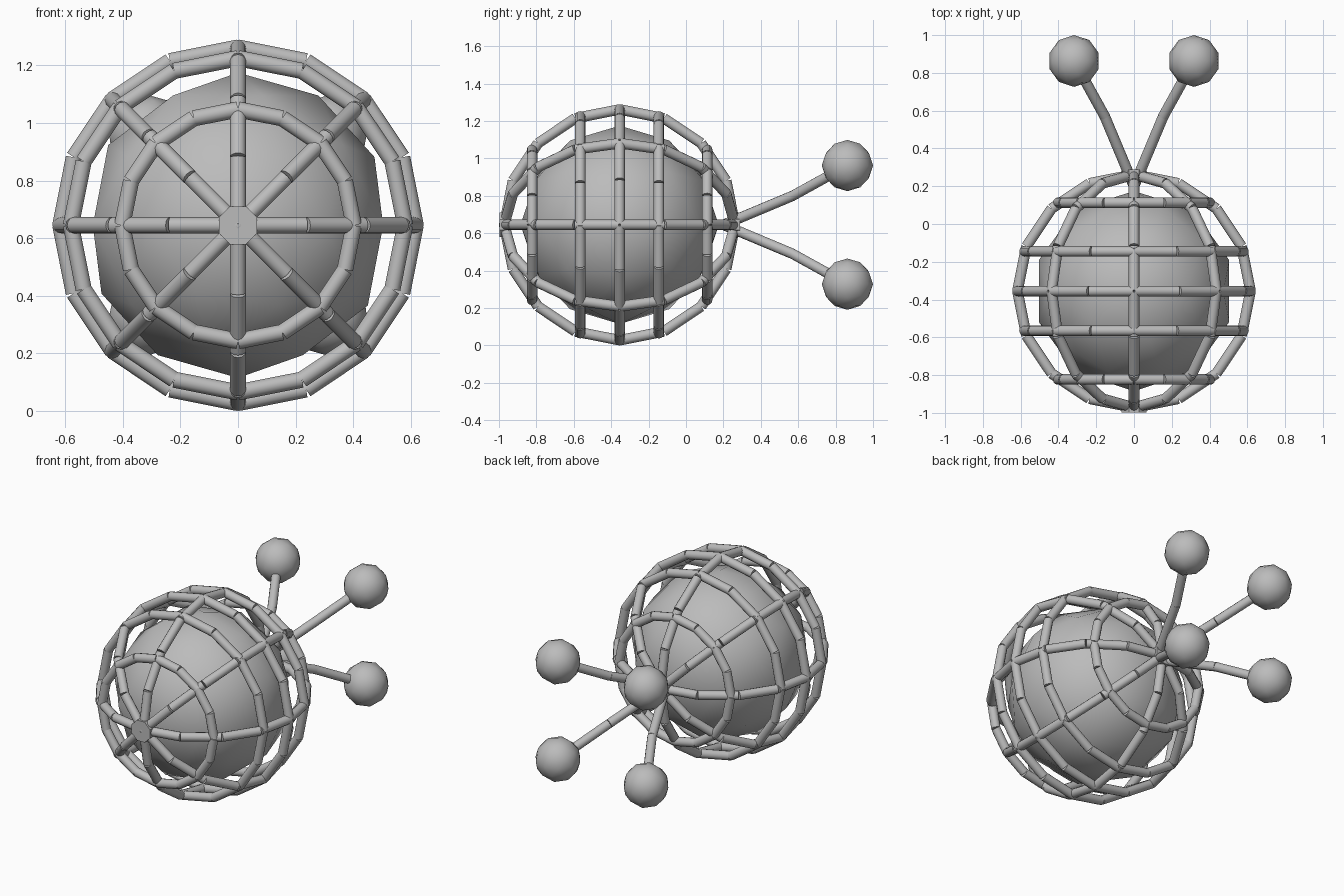
import bpy
import bmesh
from math import cos, sin, pi, sqrt, radians
from mathutils import Vector, Matrix

if "Cube" in bpy.data.objects:
    bpy.data.objects.remove(bpy.data.objects["Cube"])

CENTRE = Vector((0, -0.355, 0.645))
CAGE_R = 0.617
TUBE_R = 0.028
SIDES = 16

grey = bpy.data.materials.new("plain grey")
grey.use_nodes = True
grey.diffuse_color = (0.5, 0.5, 0.5, 1)
grey.node_tree.nodes["Principled BSDF"].inputs["Base Color"].default_value = (0.5, 0.5, 0.5, 1)


def finish(name, bm, angle):
    mesh = bpy.data.meshes.new(name)
    bm.to_mesh(mesh)
    bm.free()
    mesh.materials.append(grey)
    obj = bpy.data.objects.new(name, mesh)
    bpy.context.collection.objects.link(obj)
    bpy.ops.object.select_all(action='DESELECT')
    obj.select_set(True)
    bpy.context.view_layer.objects.active = obj
    bpy.ops.object.shade_smooth_by_angle(angle=radians(angle))
    return obj


def add_bar(bm, a, b, radius=TUBE_R, sides=12):
    axis = b - a
    turn = axis.to_track_quat('Z', 'Y').to_matrix().to_4x4()
    bmesh.ops.create_cone(bm, cap_ends=True, segments=sides, radius1=radius, radius2=radius,
                          depth=axis.length, matrix=Matrix.Translation((a + b) / 2) @ turn)


def bar_path(name, points):
    bm = bmesh.new()
    for a, b in zip(points, points[1:]):
        add_bar(bm, a, b)
    return finish(name, bm, 40)


def ball(name, centre, radius):
    bm = bmesh.new()
    bmesh.ops.create_icosphere(bm, subdivisions=2, radius=radius, matrix=Matrix.Translation(centre))
    return finish(name, bm, 60)


# Inner body
ball("core_ball", CENTRE, 0.53)

# Cage hoops around the long axis
steps = [2 * pi * i / SIDES for i in range(SIDES + 1)]
for i, offset in enumerate((-0.468, -0.21, 0, 0.21, 0.468)):
    r = sqrt(CAGE_R ** 2 - offset ** 2)
    bar_path(f"cage_hoop_{i + 1}",
             [CENTRE + Vector((r * cos(t), offset, r * sin(t))) for t in steps])

# Cage rings running from pole to pole
for i in range(4):
    side = Vector((cos(i * pi / 4), 0, sin(i * pi / 4)))
    bar_path(f"cage_meridian_{i + 1}",
             [CENTRE + CAGE_R * (side * cos(t) + Vector((0, sin(t), 0))) for t in steps])

# Eight-sided hubs where the rings cross
for name, sign in (("front_hub", -1), ("back_hub", 1)):
    bm = bmesh.new()
    add_bar(bm, Vector((0, sign * 0.59, 0)), Vector((0, sign * 0.643, 0)), 0.0714, 8)
    bmesh.ops.rotate(bm, verts=bm.verts, matrix=Matrix.Rotation(pi / 8, 3, 'Y'))
    bmesh.ops.translate(bm, verts=bm.verts, vec=CENTRE)
    finish(name, bm, 30)

# Four bent rods with balls at the back
for sx, side in ((1, "left"), (-1, "right")):
    for sz, level in ((1, "upper"), (-1, "lower")):
        path = [Vector((sx * d, y, CENTRE.z + sz * d))
                for d, y in ((0, 0.2), (0.155, 0.57), (0.317, 0.863))]
        bar_path(f"{level}_{side}_rod", path)
        ball(f"{level}_{side}_ball", path[-1], 0.137)
